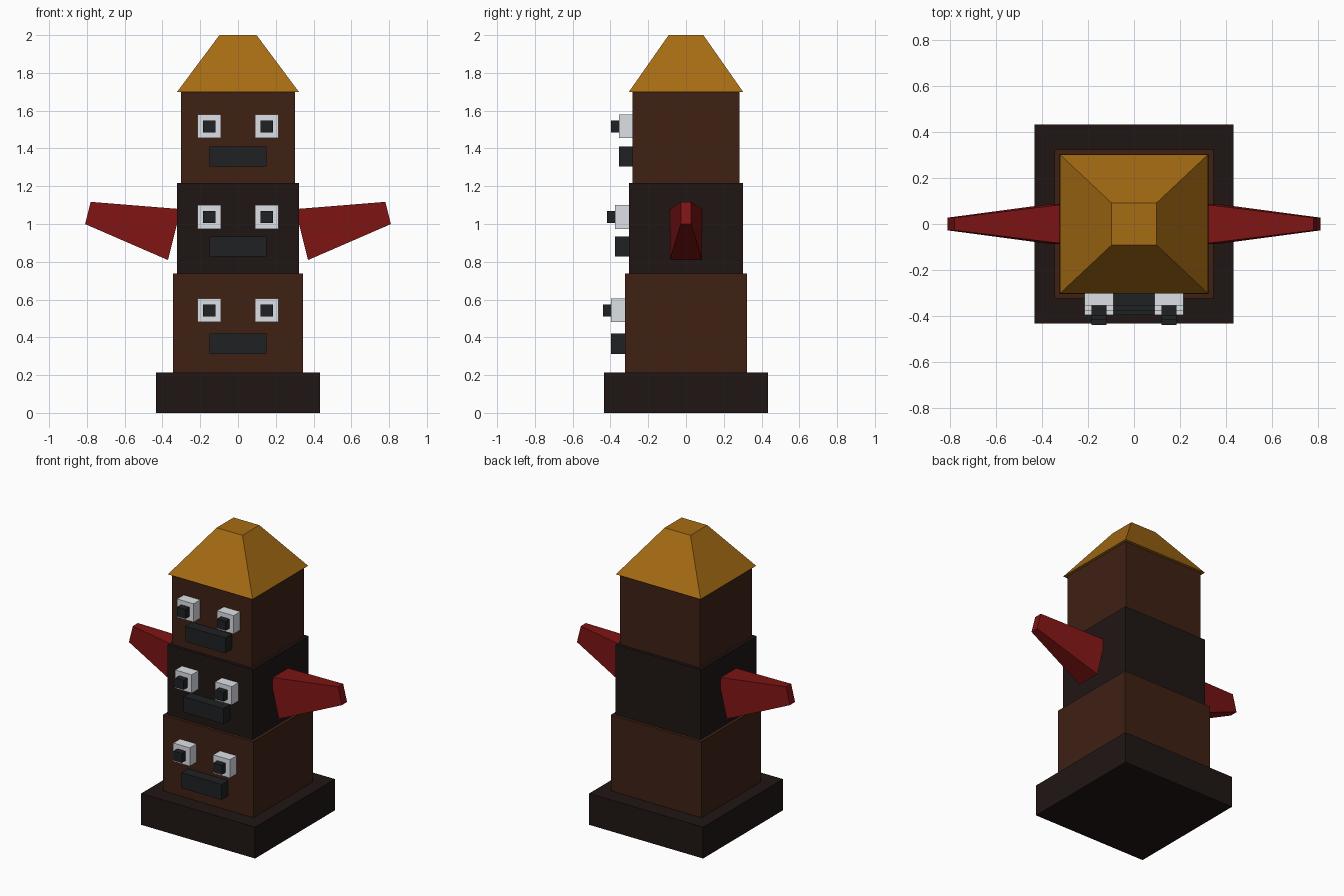
import bpy, bmesh
from mathutils import Matrix

if "Cube" in bpy.data.objects:
    bpy.data.objects.remove(bpy.data.objects["Cube"])


def material(name, rgb):
    m = bpy.data.materials.new(name)
    m.diffuse_color = (*rgb, 1)
    m.use_nodes = True
    m.node_tree.nodes["Principled BSDF"].inputs["Base Color"].default_value = m.diffuse_color
    return m


BROWN = material("brown_wood", (0.05, 0.015, 0.007))
DARK = material("dark_wood", (0.014, 0.008, 0.007))
GOLD = material("gold", (0.38, 0.15, 0.007))
RED = material("red", (0.21, 0.007, 0.007))
WHITE = material("white", (0.72, 0.75, 0.8))
BLACK = material("black", (0.014, 0.015, 0.017))


def block(name, mat, x, y, z, taper=(1, 1), matrix=Matrix()):
    """Box between (min, max) ranges; taper scales the top face about its centre."""
    bm = bmesh.new()
    bmesh.ops.create_cube(bm, size=1)
    for v in bm.verts:
        if v.co.z > 0:
            v.co.x *= taper[0]
            v.co.y *= taper[1]
        for i, (lo, hi) in enumerate((x, y, z)):
            v.co[i] = (lo + hi) / 2 + v.co[i] * (hi - lo)
    bm.transform(matrix)
    if matrix.determinant() < 0:
        bmesh.ops.reverse_faces(bm, faces=bm.faces)
    me = bpy.data.meshes.new(name)
    bm.to_mesh(me)
    bm.free()
    me.materials.append(mat)
    ob = bpy.data.objects.new(name, me)
    bpy.context.collection.objects.link(ob)
    return ob


# Plinth
block("base", DARK, (-.433, .433), (-.433, .433), (0, .215))

# Stacked sections, each with a face: half width, half depth, bottom, top, eye height, mouth height
sections = [
    ("lower", BROWN, .345, .324, .215, .737, .543, .366),
    ("middle", DARK, .323, .303, .737, 1.218, 1.037, .88),
    ("upper", BROWN, .303, .283, 1.218, 1.70, 1.517, 1.357),
]
for name, mat, w, d, z0, z1, eye, mouth in sections:
    block(name + "_section", mat, (-w, w), (-d, d), (z0, z1))
    front = -d - .072
    for side, s in (("left", -1), ("right", 1)):
        cx = s * .152
        block(f"{name}_{side}_eye", WHITE, (cx - .063, cx + .063), (front, -d + .02), (eye - .063, eye + .063))
        block(f"{name}_{side}_pupil", BLACK, (cx - .032, cx + .032), (front - .043, front + .01), (eye - .032, eye + .032))
    block(name + "_mouth", BLACK, (-.152, .152), (front, -d + .02), (mouth - .053, mouth + .053))

# Flat-topped roof cap
block("roof_cap", GOLD, (-.322, .322), (-.302, .302), (1.70, 2.0), (.305, .305))

# Tapered wings: built upright, tipped outwards and up, mirrored for the other side
tip = (Matrix.Translation((.337, 0, .944))
       @ Matrix.Rotation(1.326, 4, 'Y'))
for side, s in (("left", -1), ("right", 1)):
    block(side + "_wing", RED, (-.139, .139), (-.086, .086), (0, .472), (.436, .32),
          Matrix.Diagonal((s, 1, 1, 1)) @ tip)
